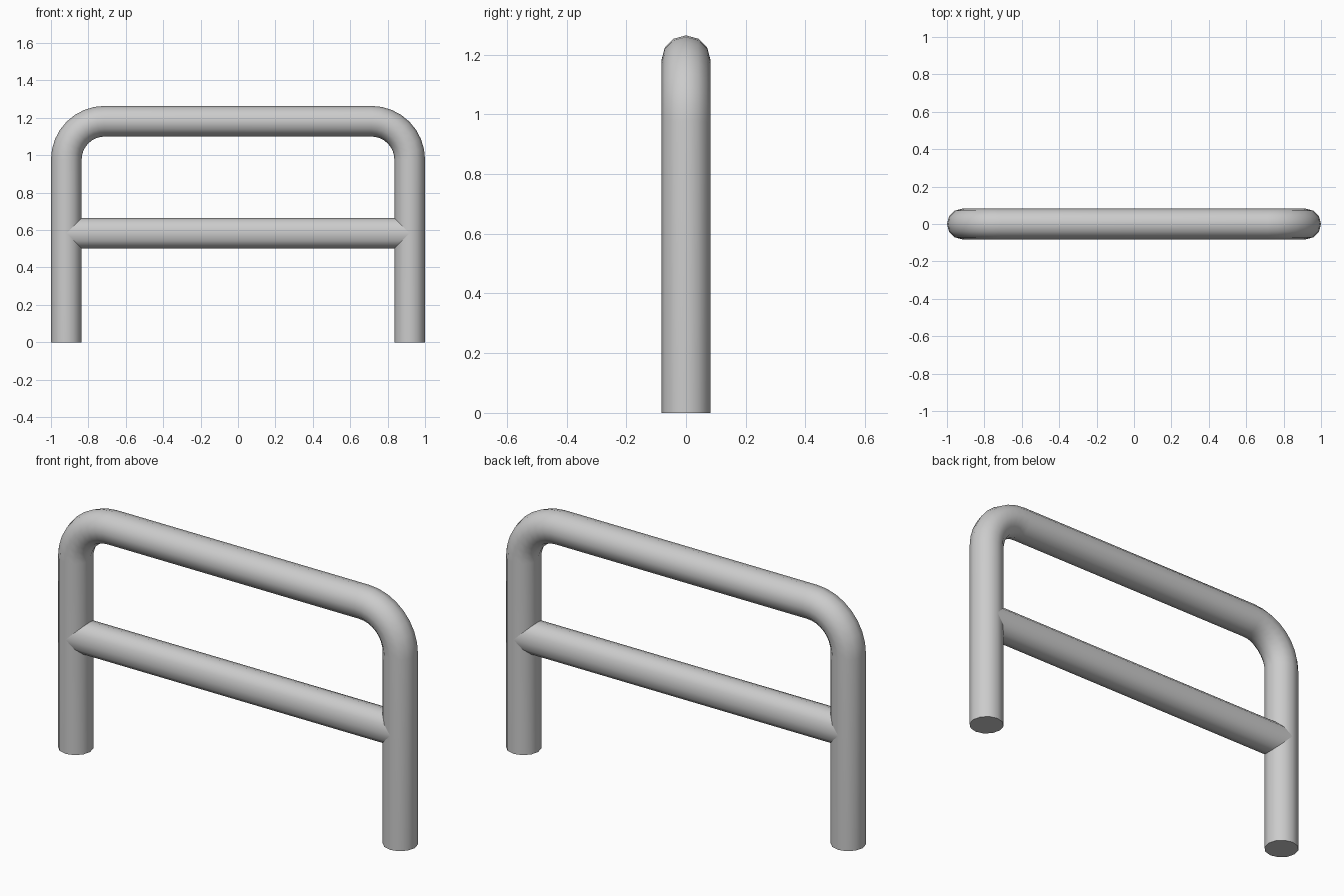
import bpy, bmesh, math
from mathutils import Vector

if "Cube" in bpy.data.objects:
    bpy.data.objects.remove(bpy.data.objects["Cube"])

R = 0.082          # tube radius
SIDES = 12
X = 1.0 - R        # post centre line
TOP = 1.264 - R    # top rail centre line
BAR = 0.583        # crossbar centre line
BEND = 0.205       # bend radius on the centre line
STEPS = 8


def skin(name, rings):
    """Join equal rings into a capped, smooth tube."""
    bm = bmesh.new()
    loops = [[bm.verts.new(p) for p in ring] for ring in rings]
    for a, b in zip(loops, loops[1:]):
        for i in range(SIDES):
            j = (i + 1) % SIDES
            bm.faces.new((a[i], a[j], b[j], b[i]))
    bm.faces.new(loops[0])
    bm.faces.new(loops[-1])
    bmesh.ops.recalc_face_normals(bm, faces=bm.faces)
    mesh = bpy.data.meshes.new(name)
    bm.to_mesh(mesh)
    bm.free()
    obj = bpy.data.objects.new(name, mesh)
    bpy.context.collection.objects.link(obj)
    bpy.ops.object.select_all(action='DESELECT')
    obj.select_set(True)
    bpy.context.view_layer.objects.active = obj
    bpy.ops.object.shade_smooth_by_angle(angle=math.radians(50))
    return obj


def circle():
    return [(R * math.cos(t), R * math.sin(t))
            for t in (2 * math.pi * i / SIDES for i in range(SIDES))]


# Bent hoop: left post, two rounded corners, top rail, right post
path = [(-X, 0, 0.0)]                       # x, z, turn angle
for i in range(STEPS + 1):
    a = math.pi / 2 * i / STEPS
    path.append((-X + BEND - BEND * math.cos(a), TOP - BEND + BEND * math.sin(a), a))
path = [(-X, 0.0, 0.0)] + path[1:]
path += [(-x, z, math.pi - a) for x, z, a in reversed(path)]
rings = [[Vector((x - u * math.cos(a), v, z + u * math.sin(a))) for u, v in circle()]
         for x, z, a in path]
skin("bent_hoop", rings)

# Crossbar with ends mitred into the equal-sized posts
rings = [[Vector((s * (X - abs(u)), v, BAR + u)) for u, v in circle()] for s in (-1, 1)]
skin("crossbar", rings)
